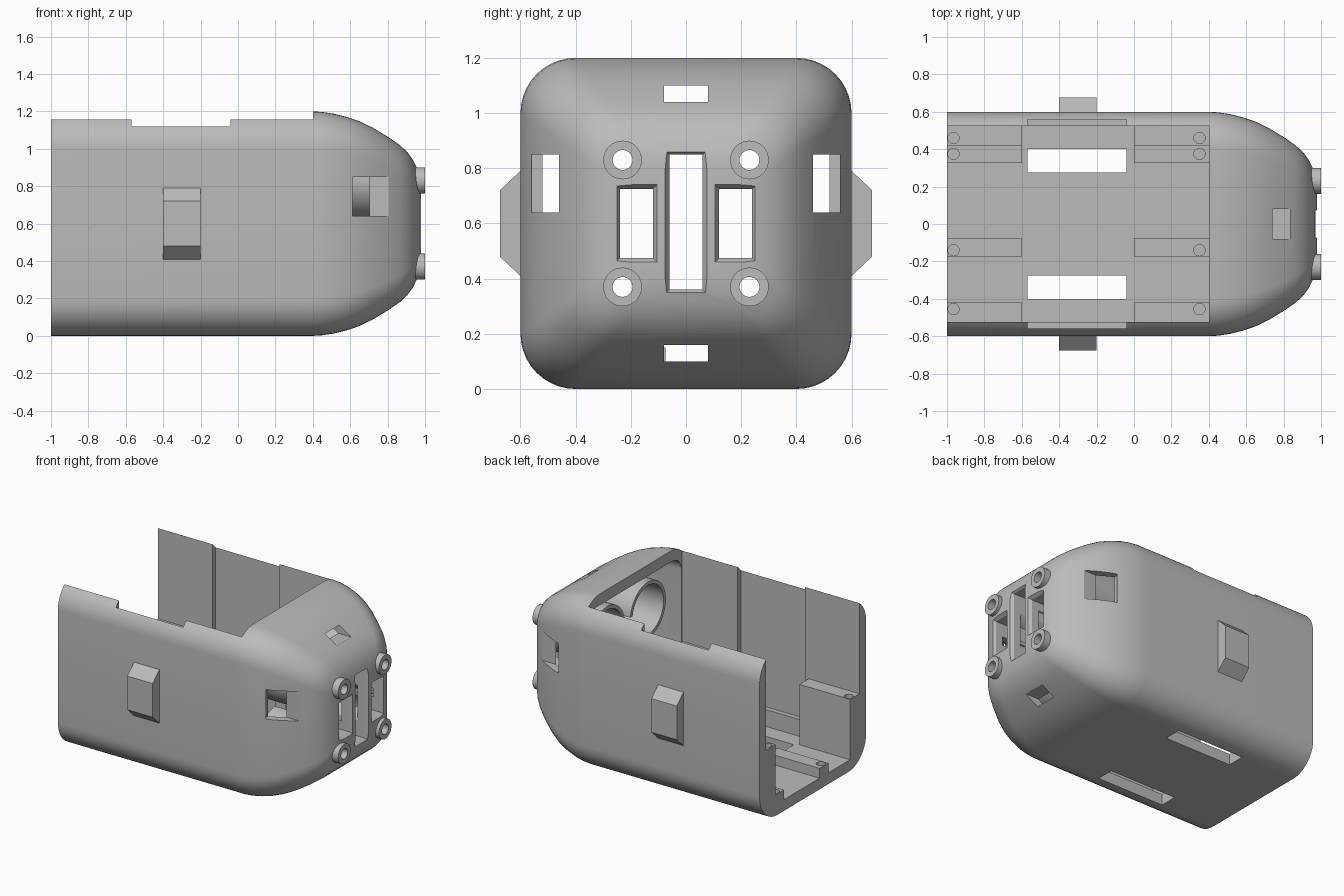
import bpy, bmesh, math
from mathutils import Matrix, Vector

if "Cube" in bpy.data.objects:
    bpy.data.objects.remove(bpy.data.objects["Cube"])

grey = bpy.data.materials.new("plain grey")
grey.use_nodes = True
colour = (0.5, 0.5, 0.5, 1)
grey.diffuse_color = colour
grey.node_tree.nodes["Principled BSDF"].inputs["Base Color"].default_value = colour

MID = 0.6  # height of the shell's long axis


def make(name, bm):
    bmesh.ops.recalc_face_normals(bm, faces=bm.faces)
    mesh = bpy.data.meshes.new(name)
    bm.to_mesh(mesh)
    bm.free()
    mesh.materials.append(grey)
    ob = bpy.data.objects.new(name, mesh)
    bpy.context.collection.objects.link(ob)
    return ob


def box(name, x, y, z):
    bm = bmesh.new()
    bmesh.ops.create_cube(bm, size=1)
    for v in bm.verts:
        v.co = Vector([sum(r) / 2 + c * (r[1] - r[0]) for c, r in zip(v.co, (x, y, z))])
    return make(name, bm)


def cylinder(name, start, end, radius, end_radius=None):
    bm = bmesh.new()
    a, b = Vector(start), Vector(end)
    turn = (b - a).to_track_quat('Z', 'Y').to_matrix().to_4x4()
    bmesh.ops.create_cone(bm, cap_ends=True, segments=40, radius1=radius,
                          radius2=end_radius or radius, depth=(b - a).length,
                          matrix=Matrix.Translation((a + b) / 2) @ turn)
    return make(name, bm)


def loft(name, stations, steps=10):
    """Skin rounded squares given as (x, half size, corner radius)."""
    bm = bmesh.new()
    rings = []
    for x, half, r in stations:
        ring = []
        for quarter in range(4):
            sy, sz = ((1, 1), (-1, 1), (-1, -1), (1, -1))[quarter]
            for i in range(steps + 1):
                a = math.pi / 2 * (quarter + i / steps)
                ring.append(bm.verts.new((x, sy * (half - r) + r * math.cos(a),
                                          MID + sz * (half - r) + r * math.sin(a))))
        rings.append(ring)
    for p, q in zip(rings, rings[1:]):
        for i in range(len(p)):
            j = (i + 1) % len(p)
            bm.faces.new((p[i], p[j], q[j], q[i]))
    bm.faces.new(rings[0])
    bm.faces.new(rings[-1])
    return make(name, bm)


def combine(target, tool, operation='DIFFERENCE'):
    mod = target.modifiers.new("combine", 'BOOLEAN')
    mod.operation, mod.solver, mod.object = operation, 'EXACT', tool
    bpy.context.view_layer.objects.active = target
    bpy.ops.object.modifier_apply(modifier=mod.name)
    bpy.data.objects.remove(tool)


def smooth(ob):
    bpy.ops.object.select_all(action='DESELECT')
    ob.select_set(True)
    bpy.context.view_layer.objects.active = ob
    bpy.ops.object.shade_smooth_by_angle(angle=math.radians(30))


# Outer shell with a tapered nose
profile = [(-1, .6), (.4, .6), (.45, .597), (.51, .588), (.58, .571), (.65, .547),
           (.72, .513), (.8, .465), (.865, .42), (.905, .383), (.935, .342),
           (.957, .297), (.971, .25), (.978, .2)]
shell = loft("shell", [(x, h, max(.08, .2 - (.6 - h) * .3)) for x, h in profile])

# Nose cavity, leaving four lamp cups standing inside
cavity = loft("cavity", [(.39, .52, .1), (.6, .52, .1), (.72, .45, .1),
                         (.85, .36, .09), (.9, .25, .08)])
centres = [(y, MID + z) for y in (-.23, .23) for z in (-.23, .23)]
for y, z in centres:
    combine(cavity, cylinder("cup", (.46, y, z), (1.1, y, z), .2))
combine(shell, cavity)

# Open top and back, with thinner walls in the middle recess
combine(shell, box("opening", (-1.1, .4), (-.525, .525), (.08, 1.4)))
combine(shell, box("recess", (-.57, -.04), (-.56, .56), (.2, 1.4)))

# Floor slots
for s in (-1, 1):
    y = sorted((s * .275, s * .4))
    combine(shell, box("floor_slot", (-.57, -.04), y, (-.1, .15)))

# Ringed lamp holes on the nose
for y, z in centres:
    combine(shell, cylinder("cup_bore", (.4, y, z), (.82, y, z), .175))
    combine(shell, cylinder("nose_ring", (.88, y, z), (1, y, z), .07), 'UNION')
    combine(shell, cylinder("nose_hole", (.7, y, z), (1.1, y, z), .036))

# Nose windows: centre, pair, top and bottom, sides
windows = [(.42, (-.06, .06), (.36, .85))]
for s in (-1, 1):
    windows.append((.42, sorted((s * .12, s * .24)), (.475, .725)))
    windows.append((.6, (-.08, .08), sorted((MID + s * .44, MID + s * .5))))
    windows.append((.6, sorted((s * .46, s * .56)), (.64, .85)))
for x, y, z in windows:
    combine(shell, box("window", (x, 1.1), y, z))
    if x < .5:  # flared rim on the flat nose face
        rim = box("rim", (.955, .985), y, z)
        for v in rim.data.vertices:
            if v.co.x > .97:
                v.co.y += math.copysign(.02, v.co.y - sum(y) / 2)
                v.co.z += math.copysign(.02, v.co.z - sum(z) / 2)
        combine(shell, rim)
smooth(shell)

# Mounting rails on the floor, with screw holes
rails = [("right_tall", -.54, -.42, .51, -.455), ("middle_low", -.175, -.075, .15, -.14),
         ("left_low", .325, .42, .15, .375), ("left_tall", .42, .54, .51, .46)]
for end, x, hole_x in (("back", (-1, -.6), -.965), ("nose", (0, .405), .35)):
    for label, y0, y1, top, hole_y in rails:
        rail = box(f"{end}_{label}_rail", x, (y0, y1), (.07, top))
        combine(rail, cylinder("screw_hole", (hole_x, hole_y, top - .06),
                               (hole_x, hole_y, top + .1), .03))
        smooth(rail)

# Chamfered side clips
for s, label in ((1, "left"), (-1, "right")):
    clip = box(f"{label}_clip", (-.4, -.2), sorted((s * .59, s * .675)), (.4, .8))
    for v in clip.data.vertices:
        if abs(v.co.y) > .65:
            v.co.z = MID + math.copysign(.12, v.co.z - MID)
